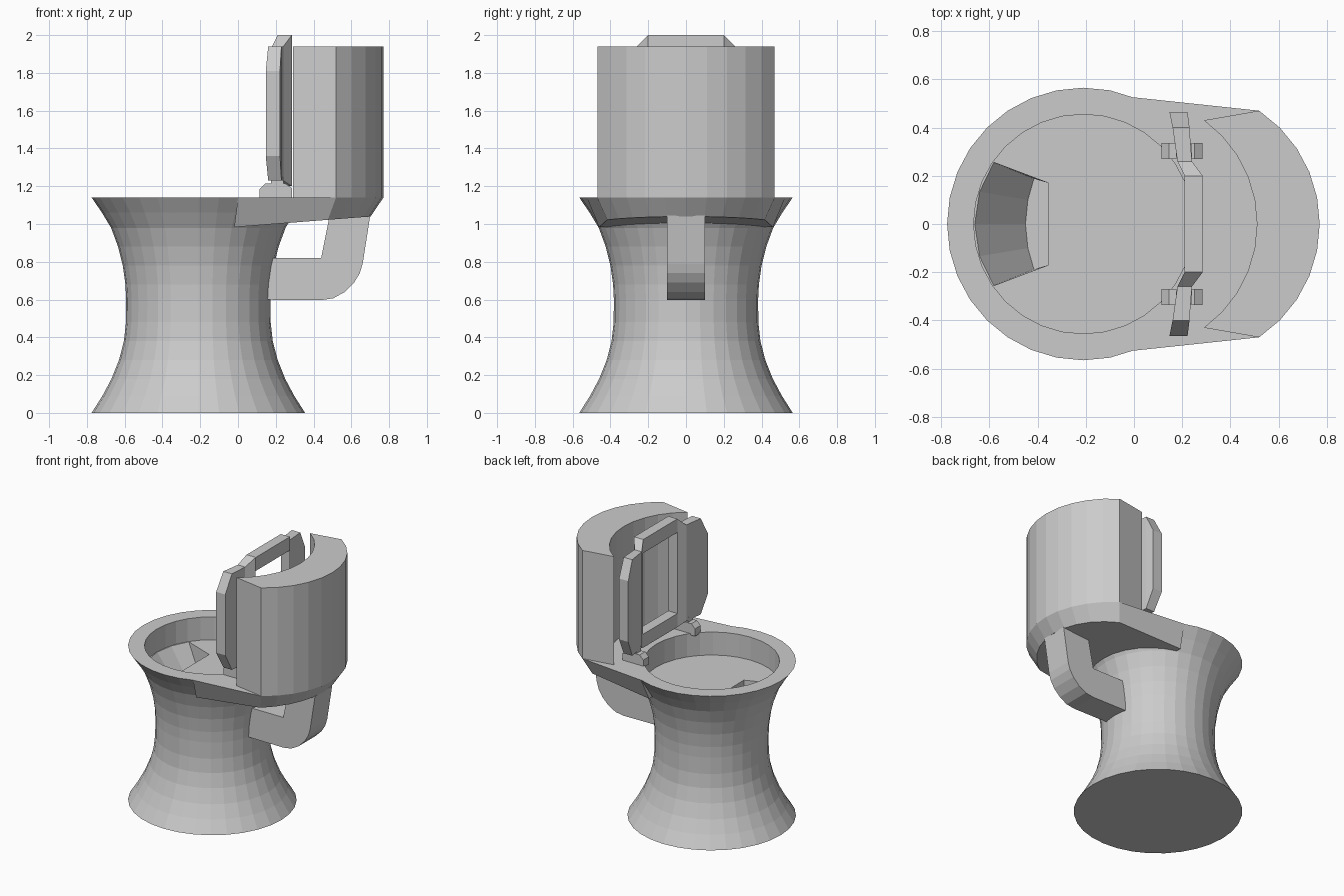
import bpy, bmesh
from math import sin, cos, radians, pi

if "Cube" in bpy.data.objects:
    bpy.data.objects.remove(bpy.data.objects["Cube"])

BOWL_X, TANK_X, R = -0.21, 0.205, 0.565


def loft(name, sections):
    """Closed solid through a list of rings with equal point counts."""
    bm = bmesh.new()
    rings = [[bm.verts.new(p) for p in ring] for ring in sections]
    n = len(rings[0])
    for a, b in zip(rings, rings[1:]):
        for i in range(n):
            j = (i + 1) % n
            bm.faces.new((a[i], a[j], b[j], b[i]))
    bm.faces.new(rings[0][::-1])
    bm.faces.new(rings[-1])
    bmesh.ops.recalc_face_normals(bm, faces=bm.faces)
    mesh = bpy.data.meshes.new(name)
    bm.to_mesh(mesh)
    bm.free()
    obj = bpy.data.objects.new(name, mesh)
    bpy.context.collection.objects.link(obj)
    return obj


def prism_z(name, outline, z0, z1):
    return loft(name, [[(x, y, z) for x, y in outline] for z in (z0, z1)])


def prism_y(name, outline, y0, y1):
    return loft(name, [[(x, y, z) for x, z in outline] for y in (y0, y1)])


def arc(cx, r, a0, a1, steps):
    angles = [radians(a0 + (a1 - a0) * i / steps) for i in range(steps + 1)]
    return [(cx + r * cos(a), r * sin(a)) for a in angles]


def circle(cx, r, n=32):
    return arc(cx, r, 0, 360, n)[:-1]


def cut(obj, cutter):
    cutter.hide_render = True
    mod = obj.modifiers.new("cut", 'BOOLEAN')
    mod.operation, mod.solver, mod.object = 'DIFFERENCE', 'EXACT', cutter
    bpy.context.view_layer.objects.active = obj
    bpy.ops.object.modifier_apply(modifier=mod.name)
    bpy.data.objects.remove(cutter)


# Waisted pedestal with the open bowl on top
profile = [(0.565, 0), (0.508, 0.09), (0.46, 0.18), (0.42, 0.28), (0.394, 0.38),
           (0.383, 0.48), (0.382, 0.6), (0.386, 0.68), (0.4, 0.78), (0.425, 0.88),
           (0.462, 0.98), (0.51, 1.06), (0.565, 1.14), (0.455, 1.14), (0.455, 0.97)]
pedestal = loft("pedestal", [[(x, y, z) for x, y in circle(BOWL_X, r)] for r, z in profile])

# Drain recess with a steep ramp from the bowl wall
top = arc(BOWL_X, 0.452, 145.5, 214.5, 4) + [(-0.355, -0.17), (-0.355, 0.17)]
low = [(-0.415, 0.188), (-0.44, 0.1), (-0.45, 0), (-0.44, -0.1), (-0.415, -0.188),
       (-0.355, -0.17), (-0.355, 0.17)]
cut(pedestal, loft("drain_cutter", [[(x, y, 0.972) for x, y in top],
                                    [(x, y, 0.7) for x, y in low]]))

# Deck joining bowl and tank, tapering below
deck_top = [(0, -0.525)] + arc(TANK_X, R, -56.25, 56.25, 10) + [(0, 0.525)]
deck_low = [(-0.02, -0.46)] + arc(TANK_X, 0.497, -57, 57, 10) + [(-0.02, 0.46)]
deck = loft("deck", [[(x, y, 0.985 + 0.078 * x) for x, y in deck_low],
                     [(x, y, 1.14) for x, y in deck_top]])
cut(deck, prism_z("bowl_cutter", circle(BOWL_X, 0.458), 0.9, 1.3))

# Crescent tank
tank_outline = arc(TANK_X, R, -56.25, 56.25, 10) + arc(-0.02, 0.53, 54.2, -54.2, 10)
prism_z("tank", tank_outline, 1.14, 1.94)

# Curved pipe under the tank
prism_y("waste_pipe", [(0.05, 0.6), (0.44, 0.597), (0.505, 0.607), (0.565, 0.64),
                       (0.615, 0.69), (0.645, 0.74), (0.66, 0.79), (0.7, 1.045),
                       (0.485, 1.045), (0.44, 0.82), (0.05, 0.82)], -0.1, 0.1)


# Raised seat: folded side wings and two cross bars around an opening
def slab(x0, x1, y, z0, z1):
    return [(x0, y, z0), (x1, y, z0), (x1, y, z1), (x0, y, z1)]


wing = [(0.21, 0.285, 0.2, 1.2, 2.0), (0.18, 0.24, 0.26, 1.23, 1.94),
        (0.16, 0.23, 0.4, 1.23, 1.94), (0.147, 0.222, 0.465, 1.36, 1.81)]
hinge = [(0.115, 1.13), (0.115, 1.185), (0.145, 1.215), (0.25, 1.215),
         (0.285, 1.19), (0.285, 1.13)]
stub = [(0.175, 1.2), (0.24, 1.2), (0.24, 1.25), (0.175, 1.25)]
for side, s in (("left", 1), ("right", -1)):
    loft("seat_wing_" + side, [slab(a, b, s * y, c, d) for a, b, y, c, d in wing])
    prism_y("hinge_" + side, hinge, s * 0.27, s * 0.335)
    prism_y("hinge_pin_" + side, stub, s * 0.275, s * 0.33)
for name, z0, z1 in (("seat_top_bar", 1.9, 2.0), ("seat_bottom_bar", 1.2, 1.3)):
    loft(name, [slab(0.21, 0.285, y, z0, z1) for y in (-0.2, 0.2)])
